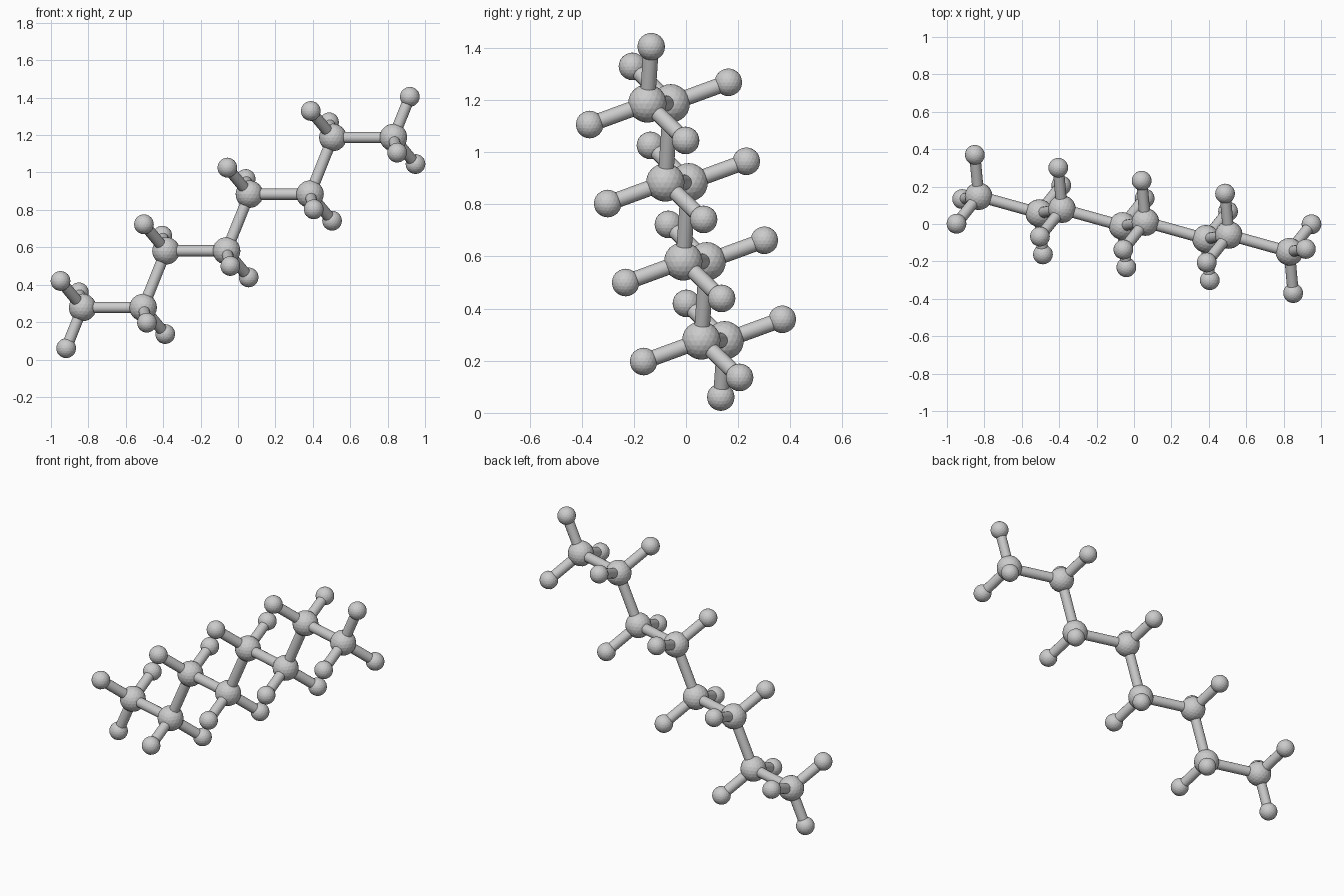
import bpy
from mathutils import Vector

if "Cube" in bpy.data.objects:
    bpy.data.objects.remove(bpy.data.objects["Cube"])

CARBON_R, HYDROGEN_R, BOND_R = 0.074, 0.053, 0.03
CENTRE = Vector((0, 0, 0.7325))
STEP = Vector((0.446, -0.069, 0.303))      # one zigzag repeat (two carbons)
LINK = Vector((0.324, -0.09, 0.0))         # odd carbon to even carbon
RISE = STEP - LINK                         # even carbon to next odd carbon
H_SIDES = [Vector((-0.118, -0.147, 0.142)), Vector((-0.02, 0.221, 0.081))]
H_END = RISE.normalized() * 0.235


def atom(name, pos, radius):
    bpy.ops.mesh.primitive_ico_sphere_add(subdivisions=3, radius=radius, location=pos)
    bpy.context.object.name = name


def bond(name, a, b):
    d = b - a
    bpy.ops.mesh.primitive_cylinder_add(vertices=16, radius=BOND_R, depth=d.length,
                                        location=(a + b) / 2)
    ob = bpy.context.object
    ob.name = name
    ob.rotation_euler = d.to_track_quat('Z', 'Y').to_euler()
    bpy.ops.object.shade_smooth_by_angle()


def hydrogen(base, offset):
    atom("hydrogen", base + offset, HYDROGEN_R)
    bond("hydrogen_bond", base, base + offset)


# Carbon backbone
start = CENTRE - (STEP * 3 + LINK) / 2
carbons = []
for i in range(4):
    carbons += [start + STEP * i, start + STEP * i + LINK]
for a, b in zip(carbons, carbons[1:]):
    bond("carbon_bond", a, b)

# Carbon atoms with two side hydrogens each, flipped on alternate carbons
for i, c in enumerate(carbons):
    atom("carbon", c, CARBON_R)
    for h in H_SIDES:
        hydrogen(c, h if i % 2 == 0 else -h)

# End hydrogens
hydrogen(carbons[0], -H_END)
hydrogen(carbons[-1], H_END)
